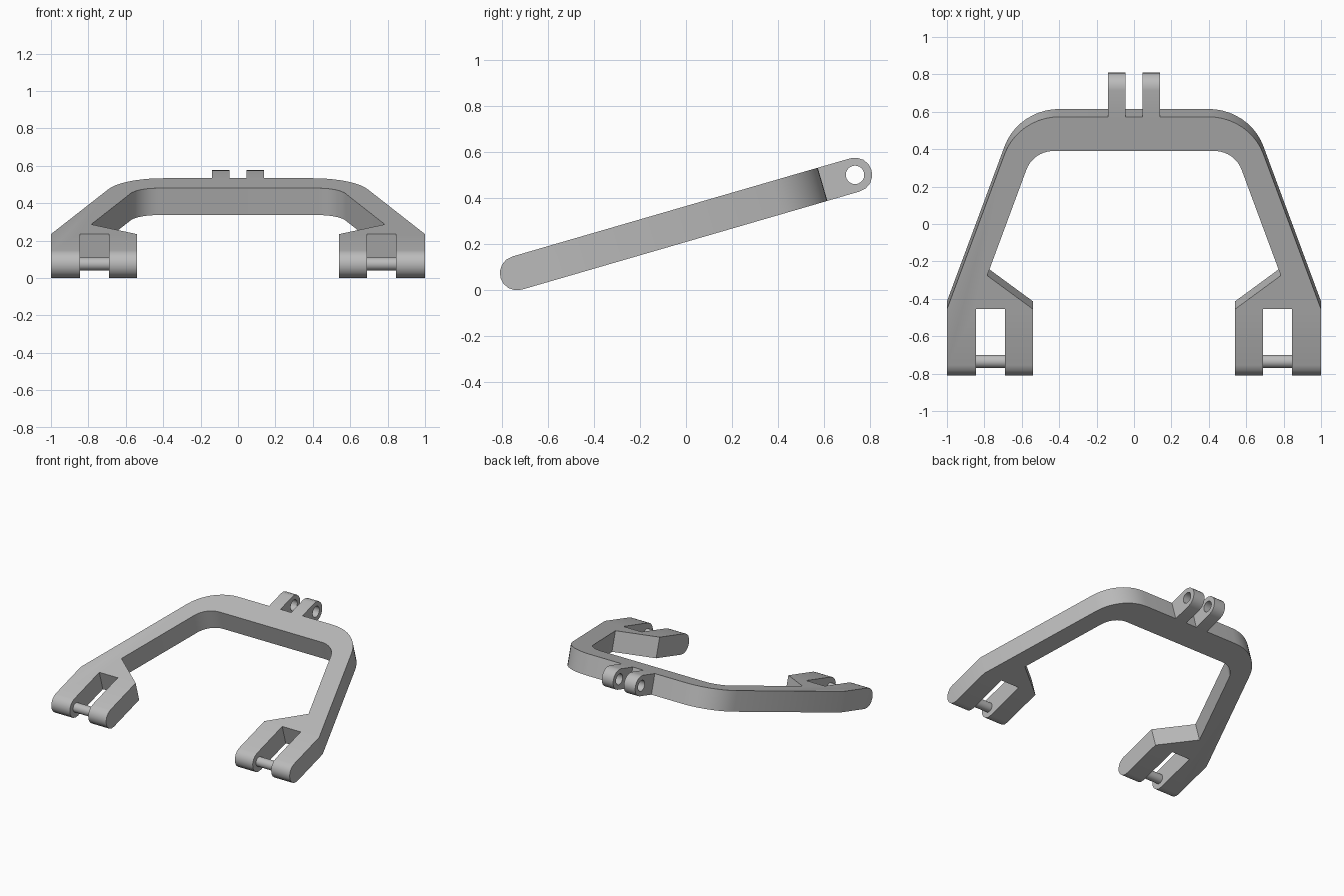
import bpy
import bmesh
from math import sin, cos, pi, radians, acos, tan
from mathutils import Vector, Matrix

cube = bpy.data.objects.get("Cube")
if cube:
    bpy.data.objects.remove(cube, do_unlink=True)

TILT = radians(16.2)          # slope of the whole frame
ORIGIN = (0, -0.735, 0.075)   # front hinge axis
R = 0.075                     # half thickness of the frame
LENGTH = 1.531                # distance between front and rear hinge axes
REAR = 1.384                  # rear edge of the crossbar
HEEL = 0.313                  # where the clevis meets the arm

grey = bpy.data.materials.new("grey")
grey.use_nodes = True
grey.diffuse_color = (0.5, 0.5, 0.5, 1)
grey.node_tree.nodes["Principled BSDF"].inputs["Base Color"].default_value = (0.5, 0.5, 0.5, 1)


def fillet(before, corner, after, cut, steps=10):
    """Circular arc rounding a corner, tangent at distance cut from it."""
    a, c, b = Vector(before), Vector(corner), Vector(after)
    da, db = (a - c).normalized(), (b - c).normalized()
    half = acos(da.dot(db)) / 2
    radius = cut * tan(half)
    middle = c + (da + db).normalized() * (cut / cos(half))
    start, end = c + da * cut - middle, c + db * cut - middle
    sweep = pi - 2 * half
    arc = []
    for i in range(steps + 1):
        t = i / steps
        p = (start * sin((1 - t) * sweep) + end * sin(t * sweep)) / sin(sweep)
        arc.append(tuple(middle + p.normalized() * radius))
    return arc


def prism(name, points, direction):
    """Extrude a closed 3D outline along a direction."""
    bm = bmesh.new()
    face = bm.faces.new([bm.verts.new(p) for p in points])
    result = bmesh.ops.extrude_face_region(bm, geom=[face])
    moved = [v for v in result["geom"] if isinstance(v, bmesh.types.BMVert)]
    bmesh.ops.translate(bm, verts=moved, vec=direction)
    bmesh.ops.recalc_face_normals(bm, faces=bm.faces)
    return finish(name, bm)


def cylinder(name, x0, x1, y, radius):
    """Cylinder lying along x."""
    bm = bmesh.new()
    place = Matrix.Translation(((x0 + x1) / 2, y, 0)) @ Matrix.Rotation(pi / 2, 4, "Y")
    bmesh.ops.create_cone(bm, cap_ends=True, segments=32, radius1=radius,
                          radius2=radius, depth=x1 - x0, matrix=place)
    return finish(name, bm)


def finish(name, bm):
    mesh = bpy.data.meshes.new(name)
    bm.to_mesh(mesh)
    bm.free()
    mesh.materials.append(grey)
    obj = bpy.data.objects.new(name, mesh)
    bpy.context.collection.objects.link(obj)
    obj.location = ORIGIN
    obj.rotation_euler.x = TILT
    return obj


def smooth(obj):
    bpy.ops.object.select_all(action="DESELECT")
    obj.select_set(True)
    bpy.context.view_layer.objects.active = obj
    bpy.ops.object.shade_smooth_by_angle(angle=radians(30))


def boolean(obj, cutter, operation):
    mod = obj.modifiers.new(operation.title(), "BOOLEAN")
    mod.operation, mod.object, mod.solver = operation, cutter, "EXACT"
    bpy.context.view_layer.objects.active = obj
    bpy.ops.object.modifier_apply(modifier=mod.name)
    bpy.data.objects.remove(cutter, do_unlink=True)


# Plan outline of the left half: rear lug, crossbar, arm and forked foot
lug = [(0.045, REAR), (0.045, 1.7), (0.14, 1.7), (0.14, REAR)]
foot = [(1, HEEL), (1, -0.2), (0.845, -0.2), (0.845, HEEL),
        (0.69, HEEL), (0.69, -0.2), (0.54, -0.2), (0.54, HEEL), (0.785, 0.50)]
outer = fillet(lug[-1], (0.618, REAR), foot[0], 0.22)
inner = fillet(foot[-1], (0.538, 1.194), (0, 1.194), 0.11)
half = lug + outer + foot + inner
outline = half + [(-x, y) for x, y in reversed(half)]
frame = prism("frame", [(x, y, -0.2) for x, y in outline], (0, 0, 0.4))

# Side profile with rounded ends gives the thickness and the hinge barrels
steps = 8
side = []
for centre, begin in ((0, pi / 2), (LENGTH, -pi / 2)):
    for i in range(steps + 1):
        a = begin + pi * i / steps
        side.append((-1.2, centre + R * cos(a), R * sin(a)))
boolean(frame, prism("side_profile", side, (2.4, 0, 0)), "INTERSECT")

# Hole through both rear lugs
boolean(frame, cylinder("lug_hole", -0.3, 0.3, LENGTH, 0.04), "DIFFERENCE")
smooth(frame)

# Pins across the forked feet
for name, x0, x1 in (("left_pin", 0.68, 0.855), ("right_pin", -0.855, -0.68)):
    smooth(cylinder(name, x0, x1, 0, 0.035))
